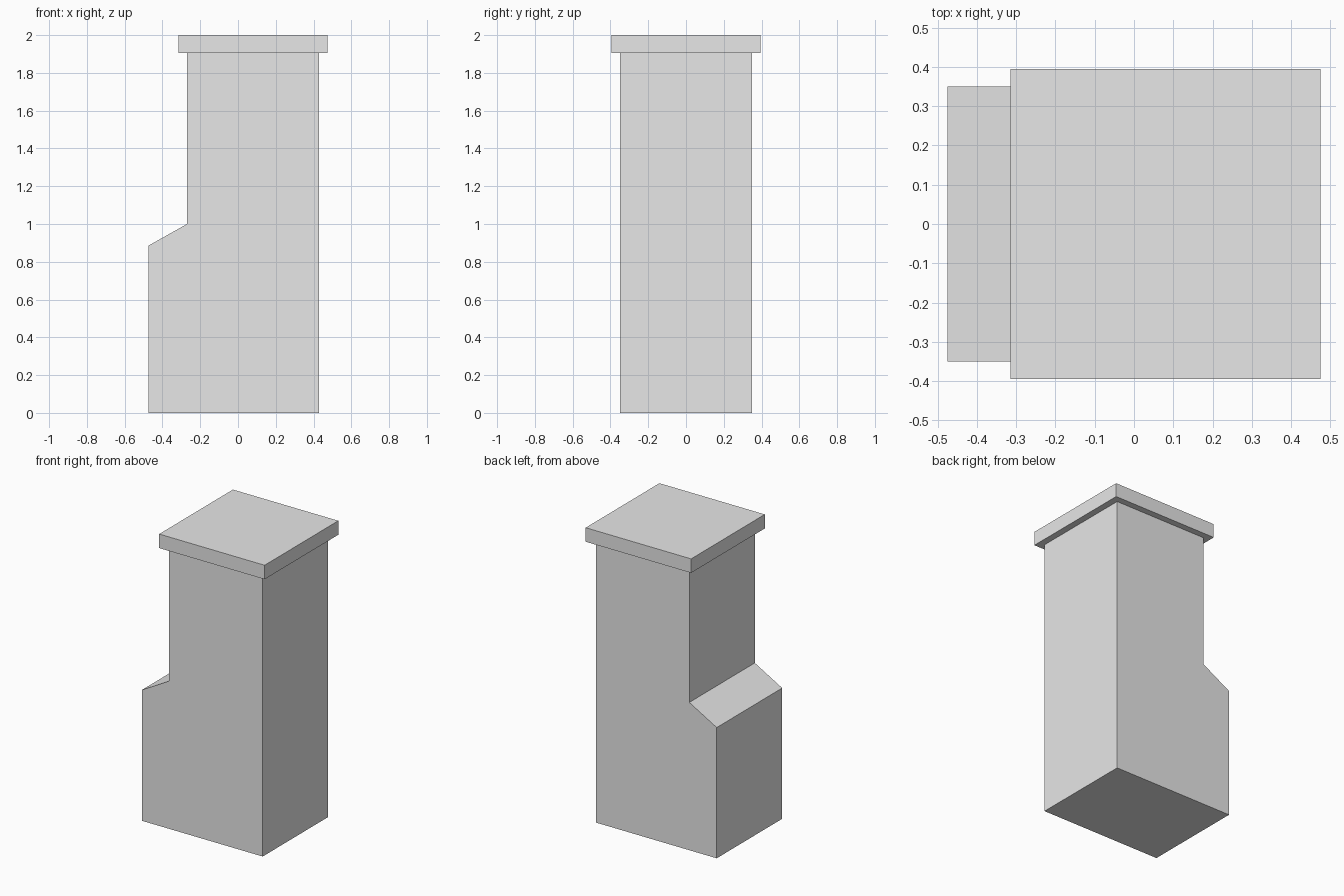
import bpy, bmesh

if "Cube" in bpy.data.objects:
    bpy.data.objects.remove(bpy.data.objects["Cube"])

# Single plain grey for the whole model
grey = bpy.data.materials.new("light_grey")
grey.diffuse_color = (0.8, 0.8, 0.8, 1.0)
grey.use_nodes = True
grey.node_tree.nodes["Principled BSDF"].inputs["Base Color"].default_value = grey.diffuse_color


def extrude_profile(name, profile, half_depth):
    """Extrude an x/z outline symmetrically along y."""
    bm = bmesh.new()
    face = bm.faces.new([bm.verts.new((x, -half_depth, z)) for x, z in profile])
    ext = bmesh.ops.extrude_face_region(bm, geom=[face])
    verts = [v for v in ext["geom"] if isinstance(v, bmesh.types.BMVert)]
    bmesh.ops.translate(bm, verts=verts, vec=(0, 2 * half_depth, 0))
    bmesh.ops.recalc_face_normals(bm, faces=bm.faces)
    mesh = bpy.data.meshes.new(name)
    bm.to_mesh(mesh)
    bm.free()
    mesh.materials.append(grey)
    obj = bpy.data.objects.new(name, mesh)
    bpy.context.collection.objects.link(obj)
    return obj


# Chimney stack with sloped shoulder on the left
extrude_profile("chimney_stack", [
    (-0.475, 0.0), (0.43, 0.0), (0.43, 1.905),
    (-0.27, 1.905), (-0.27, 1.0), (-0.475, 0.885)], 0.35)

# Overhanging cap slab
extrude_profile("chimney_cap", [
    (-0.314, 1.905), (0.475, 1.905), (0.475, 2.0), (-0.314, 2.0)], 0.394)
